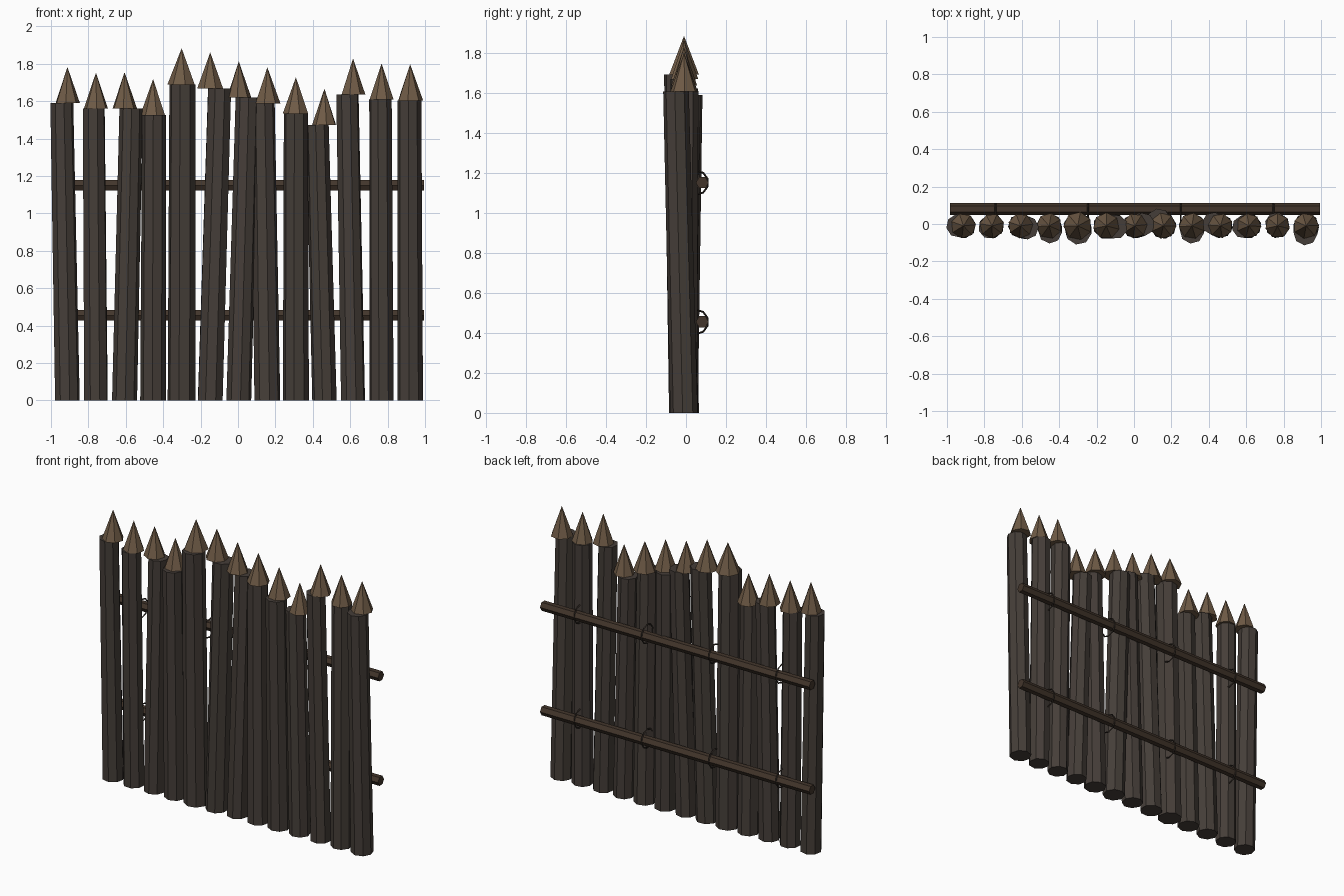
import bpy, bmesh, math, random
from mathutils import Matrix, Vector

if "Cube" in bpy.data.objects:
    bpy.data.objects.remove(bpy.data.objects["Cube"])

random.seed(4)


def material(name, rgb):
    m = bpy.data.materials.new(name)
    m.diffuse_color = (*rgb, 1)
    m.use_nodes = True
    m.node_tree.nodes["Principled BSDF"].inputs["Base Color"].default_value = m.diffuse_color
    return m


LOG = material("weathered_wood", (0.060, 0.048, 0.040))
TIP = material("cut_wood", (0.16, 0.105, 0.062))
RAIL = material("rail_wood", (0.055, 0.036, 0.024))
ROPE = material("rope", (0.035, 0.026, 0.020))


def finish(name, bm, mat):
    bmesh.ops.recalc_face_normals(bm, faces=bm.faces)
    me = bpy.data.meshes.new(name)
    bm.to_mesh(me)
    bm.free()
    me.materials.append(mat)
    bpy.context.collection.objects.link(bpy.data.objects.new(name, me))


def prism(name, start, end, r1, r2, sides, turn, mat):
    """Straight tapered prism along z, sheared so its top is centred on end."""
    start, end = Vector(start), Vector(end)
    h = end.z - start.z
    bm = bmesh.new()
    bmesh.ops.create_cone(bm, cap_ends=True, segments=sides, radius1=r1, radius2=r2,
                          depth=h, matrix=Matrix.Translation((0, 0, h / 2))
                          @ Matrix.Rotation(turn, 4, 'Z'))
    for v in bm.verts:
        t = v.co.z / h
        v.co += start + Vector(((end.x - start.x) * t, (end.y - start.y) * t, 0))
    finish(name, bm, mat)


# Stakes: top height, sideways lean, front/back lean, radius
stakes = [
    (1.590, -0.030, 0.000, 0.067), (1.560, -0.012, -0.008, 0.066),
    (1.562, 0.035, -0.010, 0.067), (1.525, 0.005, -0.030, 0.069),
    (1.690, 0.004, -0.030, 0.076), (1.668, 0.050, -0.005, 0.071),
    (1.620, 0.045, 0.008, 0.067), (1.588, -0.025, 0.028, 0.070),
    (1.535, 0.000, -0.030, 0.070), (1.474, -0.038, 0.012, 0.066),
    (1.636, -0.030, -0.006, 0.066), (1.608, -0.006, 0.012, 0.066),
    (1.605, -0.004, -0.040, 0.069),
]
for i, (top, lx, ly, r) in enumerate(stakes):
    x, y = -0.912 + 0.1527 * i, -0.01
    prism(f"stake_{i + 1}", (x, y, 0), (x + lx, y + ly, top), r, r * 0.93, 8,
          random.uniform(0, math.pi / 4), LOG)
    # Sharpened point, upright over the foot of the stake
    prism(f"stake_point_{i + 1}", (x, y, top), (x, y, top + 0.193), r, 0, 7,
          random.uniform(0, math.pi), TIP)

for name, z in (("lower", 0.455), ("upper", 1.15)):
    # Hexagonal rail behind the stakes
    bm = bmesh.new()
    bmesh.ops.create_cone(bm, cap_ends=True, segments=6, radius1=0.032, radius2=0.032,
                          depth=1.98, matrix=Matrix.Translation((0.005, 0.081, z))
                          @ Matrix.Rotation(math.pi / 2, 4, 'Y'))
    finish(f"{name}_rail", bm, RAIL)
    # Rope ties looped around the rail
    for k, x in enumerate((-0.74, -0.245, 0.25, 0.745)):
        bpy.ops.mesh.primitive_torus_add(major_segments=10, minor_segments=4,
                                         major_radius=0.061, minor_radius=0.005,
                                         location=(x, 0.05, z),
                                         rotation=(0, math.pi / 2, 0))
        tie = bpy.context.object
        tie.name = f"{name}_rope_tie_{k + 1}"
        tie.data.materials.append(ROPE)
